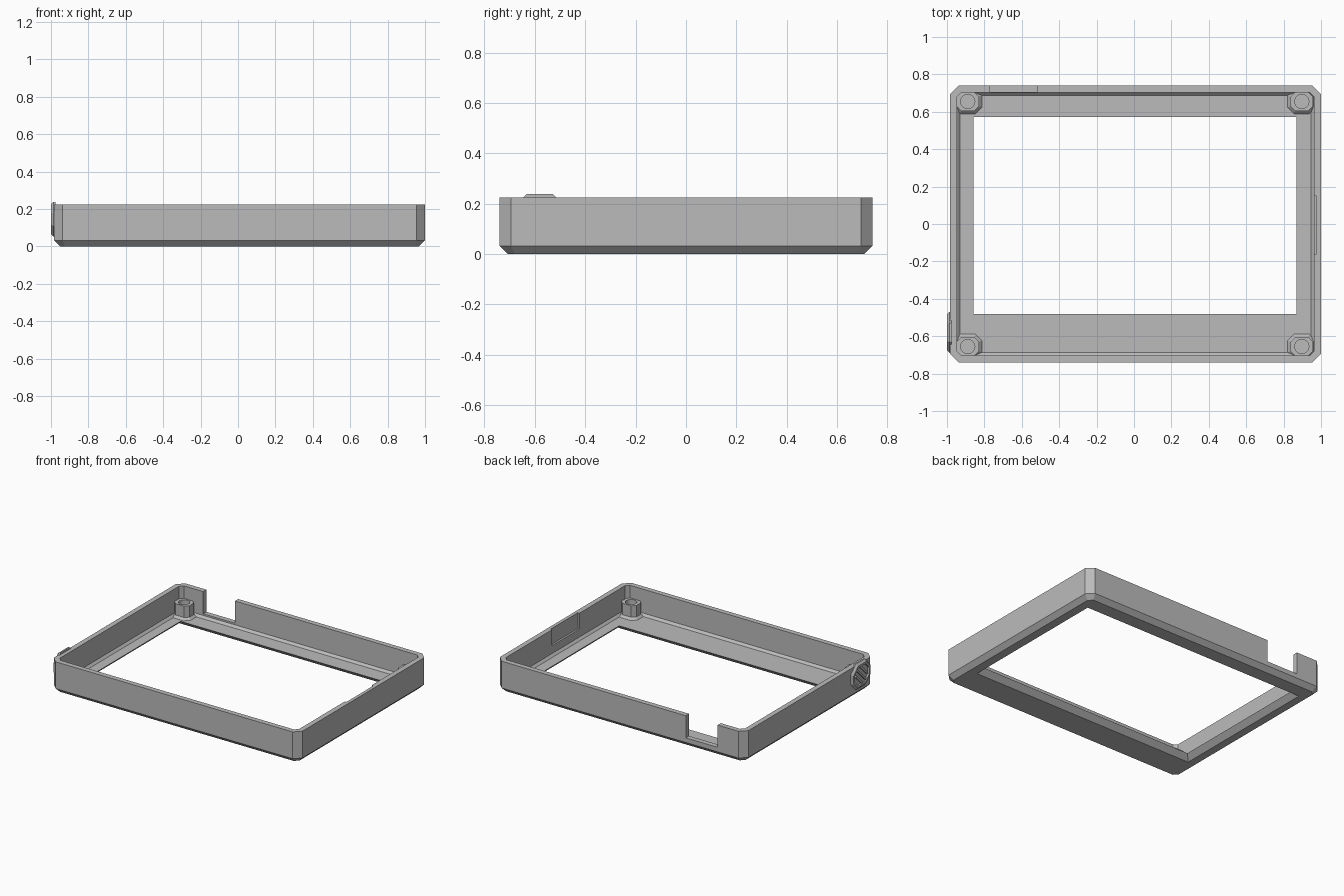
import bpy
import bmesh
from mathutils import Matrix, Vector

cube = bpy.data.objects.get("Cube")
if cube:
    bpy.data.objects.remove(cube)

grey = bpy.data.materials.new("plain_grey")
grey.use_nodes = True
grey.diffuse_color = (0.5, 0.5, 0.5, 1)
grey.node_tree.nodes["Principled BSDF"].inputs["Base Color"].default_value = (0.5, 0.5, 0.5, 1)

CX = 0.008              # body centre in x
HX, HY, H = 0.992, 0.74, 0.225
WALL, CORNER = 0.037, 0.046


def ring(cx, cy, hx, hy, c, z):
    """Rectangle with corners cut by c, at height z."""
    return [Vector((cx + x, cy + y, z)) for x, y in (
        (hx, -hy + c), (hx, hy - c), (hx - c, hy), (-hx + c, hy),
        (-hx, hy - c), (-hx, -hy + c), (-hx + c, -hy), (hx - c, -hy))]


def loft(name, rings, closed=False):
    """Skin a stack of rings; either loop back to the first or cap both ends."""
    bm = bmesh.new()
    rows = [[bm.verts.new(p) for p in r] for r in rings]
    n = len(rows[0])
    pairs = list(zip(rows, rows[1:]))
    if closed:
        pairs.append((rows[-1], rows[0]))
    else:
        bm.faces.new(rows[0])
        bm.faces.new(rows[-1])
    for a, b in pairs:
        for i in range(n):
            j = (i + 1) % n
            bm.faces.new((a[i], a[j], b[j], b[i]))
    bmesh.ops.remove_doubles(bm, verts=bm.verts, dist=1e-5)
    bmesh.ops.recalc_face_normals(bm, faces=bm.faces)
    return finish(name, bm)


def finish(name, bm):
    mesh = bpy.data.meshes.new(name)
    bm.to_mesh(mesh)
    bm.free()
    mesh.materials.append(grey)
    obj = bpy.data.objects.new(name, mesh)
    bpy.context.collection.objects.link(obj)
    return obj


def box(name, lo, hi):
    lo, hi = Vector(lo), Vector(hi)
    mid, half = (lo + hi) / 2, (hi - lo) / 2
    return loft(name, [ring(mid.x, mid.y, half.x, half.y, 0, z) for z in (lo.z, hi.z)])


def cylinder(name, r, x, y, z0, z1):
    bm = bmesh.new()
    bmesh.ops.create_cone(bm, cap_ends=True, segments=24, radius1=r, radius2=r,
                          depth=z1 - z0, matrix=Matrix.Translation((x, y, (z0 + z1) / 2)))
    return finish(name, bm)


def cut(target, cutter):
    """Subtract the cutter, then discard it."""
    cutter.hide_render = True
    mod = target.modifiers.new("cut", "BOOLEAN")
    mod.operation = "DIFFERENCE"
    mod.solver = "EXACT"
    mod.object = cutter
    bpy.context.view_layer.objects.active = target
    bpy.ops.object.modifier_apply(modifier=mod.name)
    bpy.data.objects.remove(cutter)


def body(inset, z):
    c = CORNER - 0.586 * inset
    return ring(CX, 0, HX - inset, HY - inset, c, z)


def window(grow, z):
    return ring(0.005, 0.046, 0.864 + grow, 0.526 + grow, 0, z)


# Bezel frame: chamfered tray with a bevelled window in its floor
frame = loft("bezel_frame", [
    window(0.037, 0), body(0.032, 0), body(0, 0.032), body(0, H),
    body(WALL, H), body(WALL, 0.053), body(WALL + 0.016, WALL), window(0, WALL)], closed=True)

# Cable notch in the back wall and shallow relief inside the left wall
cut(frame, box("notch_cutter", (-0.77, 0.69, 0.065), (-0.517, 0.8, 0.3)))
cut(frame, box("relief_cutter", (0.9, -0.16, 0.11), (0.976, 0.15, 0.3)))

# Screw posts in the four corners, flared where they meet the floor
for sx, side in ((-1, "right"), (1, "left")):
    for sy, end in ((-1, "front"), (1, "back")):
        x, y = 0.004 + sx * 0.893, sy * 0.655
        post = loft(f"{end}_{side}_post", [
            ring(x, y, 0.076, 0.066, 0.034, 0.034), ring(x, y, 0.076, 0.066, 0.034, WALL),
            ring(x, y, 0.06, 0.05, 0.025, 0.053), ring(x, y, 0.06, 0.05, 0.025, 0.135)])
        cut(post, cylinder("hole_cutter", 0.038, x, y, 0.065, 0.2))

# Raised eight-sided badge on the right wall, built flat then stood up facing -x
PY, PZ = -0.58, 0.145
STAND = Matrix(((0, 0, -1, 0), (1, 0, 0, PY), (0, 1, 0, PZ), (0, 0, 0, 1)))


def badge(shrink, depth):
    return ring(0, 0, 0.11 - shrink, 0.093 - shrink, 0.058 - 0.586 * shrink, depth)


port = loft("port_surround", [
    badge(0, 0.975), badge(0, 0.986), badge(0.014, 1.0),
    badge(0.028, 1.0), badge(0.028, 0.987), badge(0.028, 0.975)], closed=True)
floor = loft("port_floor", [badge(0.024, 0.975), badge(0.024, 0.987)])
for part in (port, floor):
    part.data.transform(STAND)

# Slanted ribs across the recess
for i in (-1, 0, 1):
    reach = 0.07 if i == 0 else 0.05
    rib = box(f"port_rib_{i + 2}", (-reach, -0.007, 0.98), (reach, 0.007, 0.997))
    rib.data.transform(STAND @ Matrix.Translation((i * 0.026, -i * 0.026, 0))
                       @ Matrix.Rotation(0.785, 4, "Z"))
